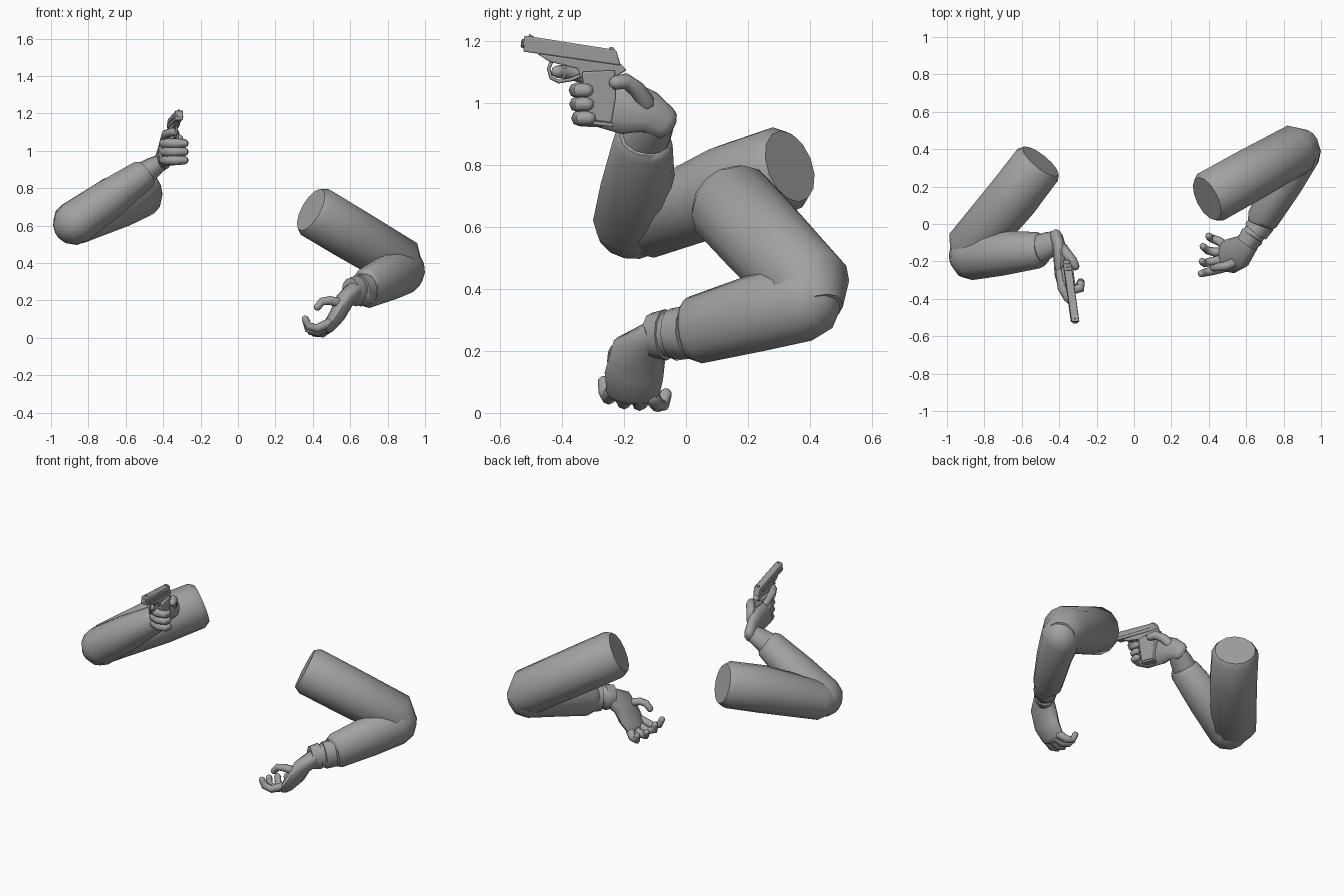
import bpy
import bmesh
import math
from mathutils import Vector

default_cube = bpy.data.objects.get("Cube")
if default_cube:
    bpy.data.objects.remove(default_cube, do_unlink=True)

# One plain grey for everything
grey = bpy.data.materials.new("plain grey")
grey.use_nodes = True
grey_value = (0.36, 0.36, 0.36, 1)
grey.diffuse_color = grey_value
grey.node_tree.nodes["Principled BSDF"].inputs["Base Color"].default_value = grey_value


def finish(name, bm, sharp_angle=50):
    """Turn a bmesh into a smooth shaded grey object with crisp sharp edges."""
    bmesh.ops.recalc_face_normals(bm, faces=bm.faces)
    mesh = bpy.data.meshes.new(name)
    bm.to_mesh(mesh)
    bm.free()
    mesh.materials.append(grey)
    mesh.shade_smooth()
    mesh.set_sharp_from_angle(angle=math.radians(sharp_angle))
    obj = bpy.data.objects.new(name, mesh)
    bpy.context.collection.objects.link(obj)
    return obj


def rounded_end(centre, direction, wide, thick):
    """Shrinking rings that close a tube with a dome."""
    reach = min(wide, thick)
    rings = []
    for angle in (30, 60, 80):
        turn = math.radians(angle)
        scale = math.cos(turn)
        rings.append((centre + direction * reach * math.sin(turn), wide * scale, thick * scale))
    return rings


def loft(name, points, side, sides=10, round_start=False, round_end=False):
    """Elliptical tube; each point is x, y, z, half width along side, half thickness."""
    rings = [(Vector(p[:3]), p[3], p[-1]) for p in points]
    if round_start:
        outward = (rings[0][0] - rings[1][0]).normalized()
        rings = rounded_end(rings[0][0], outward, *rings[0][1:])[::-1] + rings
    if round_end:
        outward = (rings[-1][0] - rings[-2][0]).normalized()
        rings = rings + rounded_end(rings[-1][0], outward, *rings[-1][1:])
    bm = bmesh.new()
    loops = []
    last = len(rings) - 1
    for i, (centre, wide, thick) in enumerate(rings):
        before = rings[max(i - 1, 0)][0]
        after = rings[min(i + 1, last)][0]
        tangent = (after - before).normalized()
        across = Vector(side)
        across = (across - tangent * across.dot(tangent)).normalized()
        over = tangent.cross(across)
        loop = []
        for k in range(sides):
            turn = math.tau * k / sides
            offset = across * wide * math.cos(turn) + over * thick * math.sin(turn)
            loop.append(bm.verts.new(centre + offset))
        loops.append(loop)
    for low, high in zip(loops, loops[1:]):
        for k in range(sides):
            n = (k + 1) % sides
            bm.faces.new((low[k], low[n], high[n], high[k]))
    bm.faces.new(loops[0])
    bm.faces.new(loops[-1])
    return finish(name, bm)


def finger(name, points, radius, side=(0, 0, 1)):
    """Slim tapering tube with rounded ends."""
    steps = len(points) - 1
    path = [(*p, radius * (1 - 0.25 * i / steps)) for i, p in enumerate(points)]
    return loft(name, path, side, sides=8, round_start=True, round_end=True)


UP = (0, 0, 1)
DEPTH = (0, 1, 0)

# Left arm, reaching down with an open hand
loft("left_upper_arm", [
    (0.39, 0.135, 0.685, 0.125), (0.42, 0.15, 0.668, 0.146), (0.6, 0.25, 0.56, 0.145),
    (0.87, 0.4, 0.4, 0.14, 0.138), (0.92, 0.425, 0.33, 0.085)], UP, sides=14)
loft("left_forearm", [
    (0.88, 0.38, 0.36, 0.13, 0.12), (0.8, 0.22, 0.32, 0.125, 0.105),
    (0.69, 0.03, 0.267, 0.11, 0.088), (0.68, 0, 0.263, 0.09, 0.075)],
    UP, sides=14, round_start=True)
loft("left_cuff", [
    (0.69, 0.01, 0.26, 0.085, 0.07), (0.65, -0.04, 0.253, 0.085, 0.07),
    (0.648, -0.045, 0.253, 0.075, 0.06), (0.635, -0.06, 0.252, 0.075, 0.06),
    (0.633, -0.064, 0.252, 0.083, 0.066), (0.6, -0.11, 0.25, 0.072, 0.056)],
    UP, sides=12)
loft("left_palm", [
    (0.62, -0.09, 0.25, 0.06, 0.05), (0.57, -0.15, 0.2, 0.092, 0.05),
    (0.53, -0.168, 0.12, 0.095, 0.044), (0.485, -0.17, 0.06, 0.085, 0.034)],
    DEPTH, sides=12, round_end=True)

left_fingers = {
    "index": [(0.49, -0.23, 0.08), (0.42, -0.25, 0.05), (0.375, -0.26, 0.065), (0.36, -0.265, 0.1)],
    "middle": [(0.48, -0.19, 0.06), (0.42, -0.2, 0.035), (0.375, -0.21, 0.05), (0.365, -0.2, 0.09)],
    "ring": [(0.48, -0.15, 0.05), (0.43, -0.15, 0.03), (0.39, -0.14, 0.035), (0.37, -0.12, 0.07)],
    "little": [(0.48, -0.11, 0.05), (0.45, -0.09, 0.025), (0.41, -0.075, 0.025), (0.4, -0.065, 0.06)],
    "thumb": [(0.55, -0.2, 0.185), (0.49, -0.225, 0.2), (0.45, -0.23, 0.195), (0.425, -0.235, 0.165)],
}
for label, path in left_fingers.items():
    finger("left_" + label + "_finger", path, 0.026, DEPTH)

# Right arm, folded and raised
loft("right_upper_arm", [
    (-0.5, 0.335, 0.795, 0.12), (-0.52, 0.31, 0.785, 0.141), (-0.65, 0.14, 0.725, 0.143),
    (-0.88, -0.13, 0.61, 0.115, 0.135), (-0.93, -0.19, 0.59, 0.07)], UP, sides=14)
loft("right_forearm", [
    (-0.87, -0.17, 0.615, 0.13, 0.12), (-0.7, -0.155, 0.735, 0.12, 0.11),
    (-0.51, -0.14, 0.87, 0.097, 0.085), (-0.49, -0.135, 0.885, 0.08, 0.07)],
    DEPTH, sides=14, round_start=True)
loft("right_cuff", [
    (-0.5, -0.13, 0.88, 0.078, 0.065), (-0.45, -0.11, 0.915, 0.07, 0.055),
    (-0.42, -0.095, 0.935, 0.06, 0.045)], DEPTH, sides=12, round_end=True)
loft("right_palm", [
    (-0.415, -0.07, 0.935, 0.055, 0.035), (-0.4, -0.12, 0.97, 0.068, 0.035),
    (-0.39, -0.19, 0.985, 0.088, 0.04), (-0.395, -0.27, 1.0, 0.08, 0.03)],
    UP, sides=12, round_start=True, round_end=True)

# Three fingers wrapped around the grip, one on the trigger, thumb at the back
for label, height, shift in (("middle", 1.04, 0), ("ring", 0.995, 0.002), ("little", 0.95, 0.008)):
    wrap = [(-0.395, -0.27), (-0.38, -0.335), (-0.33, -0.353), (-0.283, -0.342), (-0.285, -0.32)]
    finger("right_" + label + "_finger", [(x, y + shift, height) for x, y in wrap], 0.029)
finger("right_index_finger", [
    (-0.39, -0.26, 1.06), (-0.385, -0.34, 1.09), (-0.355, -0.395, 1.1), (-0.335, -0.415, 1.1)], 0.027)
finger("right_thumb", [
    (-0.385, -0.13, 1.0), (-0.36, -0.16, 1.045), (-0.33, -0.195, 1.07), (-0.315, -0.225, 1.065)], 0.031)


# Pistol, drawn in side profile and slightly turned
def pistol_x(y, z):
    return -0.315 - 0.13 * (y + 0.52) + 0.06 * (z - 1.19)


def plate(name, profile, half_width, bevel=0.005):
    """Extrude a side profile (y, z) across the pistol's width."""
    bm = bmesh.new()
    near, far = [
        [bm.verts.new((pistol_x(y, z) + s * half_width, y, z)) for y, z in profile]
        for s in (1, -1)]
    bm.faces.new(near)
    bm.faces.new(far[::-1])
    for k in range(len(profile)):
        n = (k + 1) % len(profile)
        bm.faces.new((near[k], far[k], far[n], near[n]))
    obj = finish(name, bm, 30)
    if bevel:
        modifier = obj.modifiers.new("soft edges", "BEVEL")
        modifier.width = bevel
        modifier.segments = 2
    return obj


plate("pistol_slide", [(-0.525, 1.165), (-0.522, 1.217), (-0.225, 1.17), (-0.21, 1.12)], 0.021)
plate("slide_rail", [(-0.52, 1.18), (-0.52, 1.186), (-0.22, 1.145), (-0.22, 1.139)], 0.023, 0)
plate("pistol_frame", [
    (-0.48, 1.158), (-0.21, 1.125), (-0.19, 1.105), (-0.235, 1.08), (-0.34, 1.08),
    (-0.35, 1.11), (-0.44, 1.132)], 0.017)
plate("pistol_grip", [
    (-0.335, 1.1), (-0.23, 1.105), (-0.225, 1.02), (-0.24, 0.935), (-0.32, 0.945)], 0.032)
plate("magazine_base", [(-0.325, 0.945), (-0.235, 0.935), (-0.235, 0.922), (-0.325, 0.932)], 0.028, 0.002)
plate("front_sight", [(-0.51, 1.21), (-0.505, 1.222), (-0.485, 1.21)], 0.004, 0)
plate("rear_sight", [(-0.25, 1.17), (-0.246, 1.18), (-0.232, 1.178), (-0.23, 1.165)], 0.011, 0)
plate("trigger", [(-0.4, 1.13), (-0.385, 1.125), (-0.39, 1.08), (-0.4, 1.08)], 0.005, 0)


def pistol_tube(name, path, radius):
    return loft(name, [(pistol_x(y, z), y, z, radius) for y, z in path], (1, 0, 0), sides=8)


pistol_tube("barrel_tip", [(-0.53, 1.192), (-0.5, 1.187)], 0.014)
pistol_tube("trigger_guard", [
    (-0.43, 1.14), (-0.443, 1.11), (-0.435, 1.08), (-0.41, 1.068), (-0.37, 1.075), (-0.335, 1.09)], 0.006)
